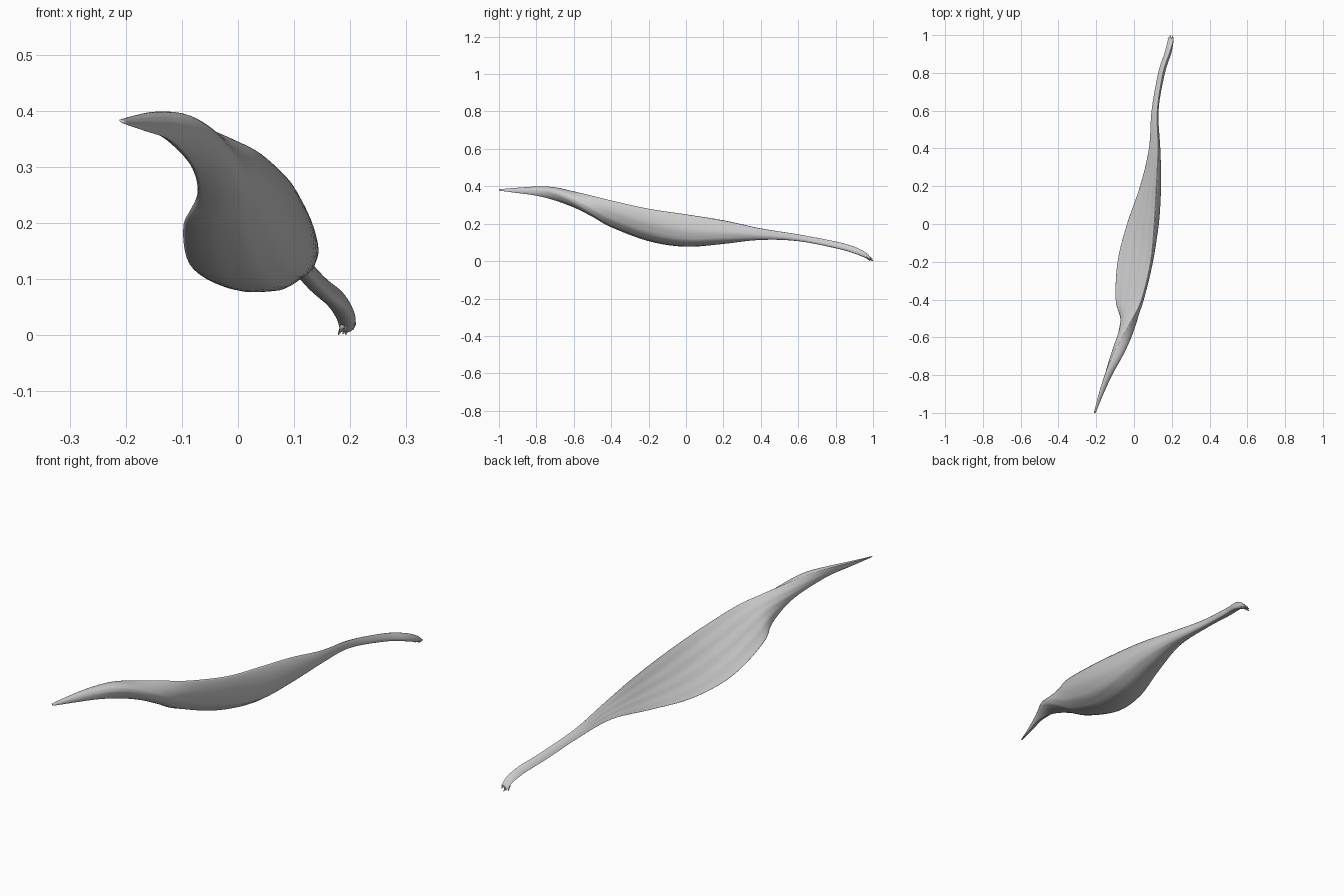
import bpy, bmesh, math, random
from mathutils import Vector

if "Cube" in bpy.data.objects:
    bpy.data.objects.remove(bpy.data.objects["Cube"])

random.seed(4)

# Cross-sections along the pod: y, edge A (x, z), edge B (x, z),
# depth of the belly, offset of the opposite face
SECTIONS = [
    (-1.00, -.203, .377, -.212, .384, .003, -.001),
    (-0.90, -.165, .364, -.187, .391, .013, -.006),
    (-0.80, -.125, .350, -.155, .397, .024, -.012),
    (-0.70, -.095, .324, -.115, .394, .045, -.020),
    (-0.60, -.074, .287, -.063, .373, .055, -.022),
    (-0.50, -.072, .242, -.008, .349, .062, -.020),
    (-0.40, -.097, .198,  .040, .324, .076, -.002),
    (-0.20, -.087, .128,  .088, .280, .093,  .006),
    ( 0.00, -.037, .095,  .107, .250, .098,  .006),
    ( 0.20,  .032, .100,  .118, .218, .070,  .004),
    ( 0.40,  .079, .123,  .127, .175, .040,  .000),
    ( 0.60,  .093, .119,  .123, .143, .028, -.003),
    ( 0.80,  .128, .081,  .153, .105, .030, -.003),
    ( 0.90,  .160, .053,  .186, .077, .030, -.003),
    ( 0.96,  .176, .029,  .205, .047, .023, -.003),
    ( 0.985, .182, .008,  .210, .022, .009, -.003),
]


def spline(a, b, c, d, t):
    """Smooth interpolation between b and c."""
    return .5 * (2*b + (c-a)*t + (2*a-5*b+4*c-d)*t*t + (3*b-a-3*c+d)*t**3)


def section_at(i, t):
    last = len(SECTIONS) - 1
    rows = [SECTIONS[max(0, min(last, i+k))] for k in (-1, 0, 1, 2)]
    return [spline(*vals, t) for vals in zip(*rows)]


def finish(name, bm):
    mesh = bpy.data.meshes.new(name)
    bmesh.ops.recalc_face_normals(bm, faces=bm.faces)
    bm.to_mesh(mesh)
    bm.free()
    for p in mesh.polygons:
        p.use_smooth = True
    ob = bpy.data.objects.new(name, mesh)
    bpy.context.collection.objects.link(ob)
    return ob


# Pod: flat upper-left face, full belly at lower right, twisted tip, tapering stalk
STEPS, ACROSS = 5, 20
bm = bmesh.new()
rings = []
samples = [(i, s/STEPS) for i in range(len(SECTIONS)-1) for s in range(STEPS)]
samples.append((len(SECTIONS)-2, 1.0))
for i, t in samples:
    y, ax, az, bx, bz, h, g = section_at(i, t)
    dx, dz = bx-ax, bz-az
    width = math.hypot(dx, dz)
    ring = []
    for k in range(2*ACROSS):
        outer = k <= ACROSS
        s = k/ACROSS if outer else 2 - k/ACROSS
        u = .5 - .5*math.cos(math.pi*s)
        arch = max(0, 4*u*(1-u))
        # lengthwise wrinkles
        vein = .009*width*math.sin(u*26 + 2*math.sin(3*y))*arch
        bulge = (h*arch**.7 if outer else g*arch) + vein
        ring.append(bm.verts.new((ax + dx*u + dz/width*bulge, y,
                                  az + dz*u - dx/width*bulge)))
    rings.append(ring)
# ragged broken end of the stalk
for v in rings[-1]:
    v.co.y += random.uniform(-.006, .008)
n = 2*ACROSS
for r0, r1 in zip(rings, rings[1:]):
    for k in range(n):
        bm.faces.new((r0[k], r0[(k+1) % n], r1[(k+1) % n], r1[k]))
bm.faces.new(rings[0])
bm.faces.new(rings[-1])
finish("dry_pod", bm)

# Torn fibres at the end of the stalk
bm = bmesh.new()
for x, z, tx, ty, tz in [(.187, .012, .178, .985, .003), (.194, .012, .191, 1.0, .003),
                         (.203, .014, .203, .997, .012), (.196, .018, .186, .992, .004)]:
    base = Vector((x, .965, z))
    tip = Vector((tx, ty, tz))
    quad = [base + Vector((-.005, 0, .006)), base + Vector((.005, 0, .008)),
            tip + Vector((.002, 0, .001)), tip]
    bm.faces.new([bm.verts.new(p) for p in quad])
fibres = finish("stalk_fibres", bm)
mod = fibres.modifiers.new("thickness", 'SOLIDIFY')
mod.thickness = .003
